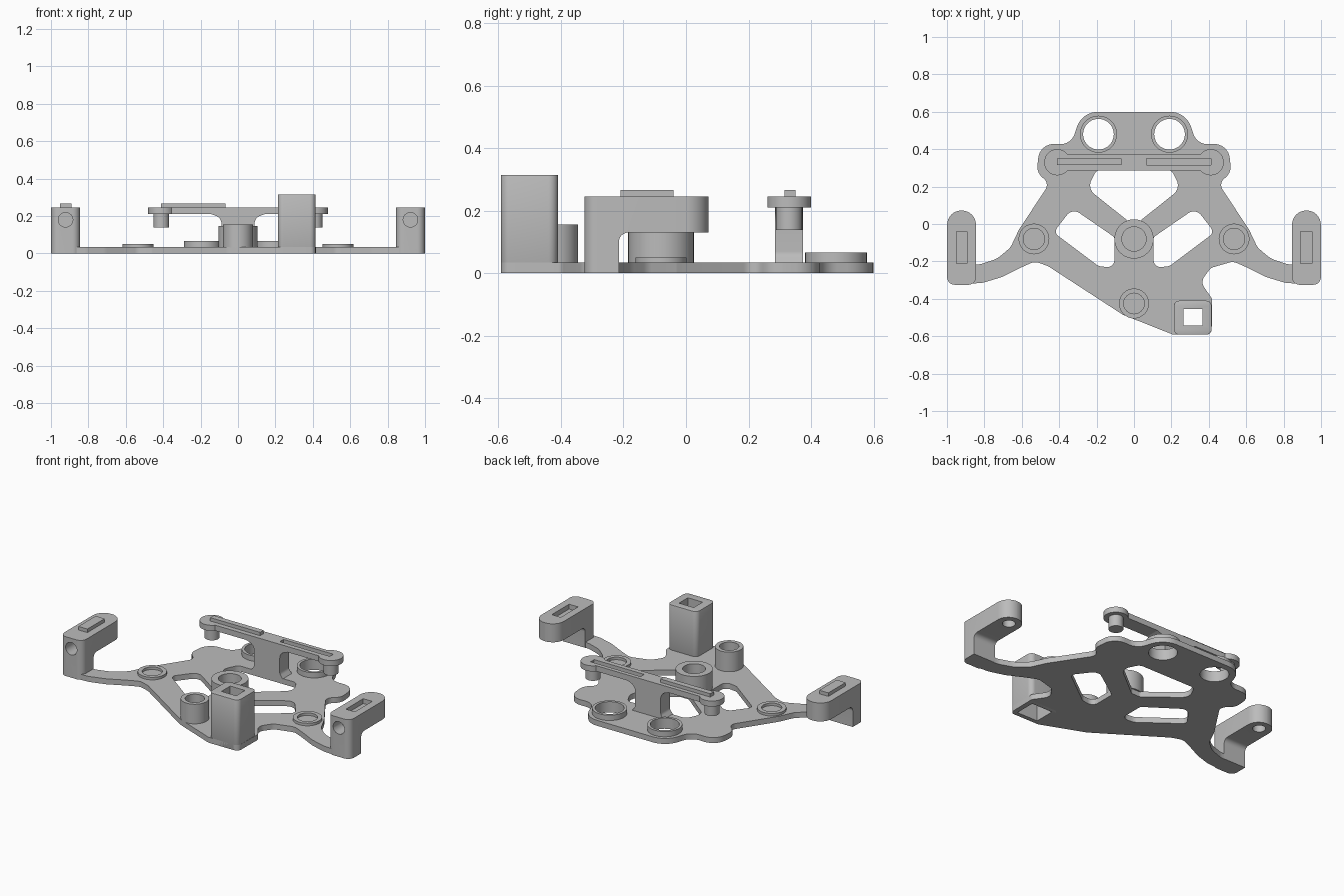
import bpy, bmesh, math
from mathutils import Vector

cube = bpy.data.objects.get("Cube")
if cube:
    bpy.data.objects.remove(cube, do_unlink=True)

grey = bpy.data.materials.new("plain grey")
grey.use_nodes = True
colour = (0.5, 0.5, 0.5, 1)
grey.diffuse_color = colour
grey.node_tree.nodes["Principled BSDF"].inputs["Base Color"].default_value = colour

T = 0.034        # plate thickness
ARM_TOP = 0.245  # top of the posts and the rear bar


def circle(x, y, r, n=40):
    return [(x + r * math.cos(math.tau * i / n), y + r * math.sin(math.tau * i / n)) for i in range(n)]


def rounded(corners, steps=8):
    """Polygon from (x, y, radius) corners, each one filleted."""
    out = []
    for i, (x, y, r) in enumerate(corners):
        p = Vector((x, y))
        a = Vector(corners[i - 1][:2]) - p
        b = Vector(corners[(i + 1) % len(corners)][:2]) - p
        half = a.angle(b) / 2
        if r == 0 or half > 1.55:
            out.append((x, y))
            continue
        d = min(r / math.tan(half), a.length * 0.49, b.length * 0.49)
        r = d * math.tan(half)
        a.normalize()
        b.normalize()
        centre = p + (a + b).normalized() * (r / math.sin(half))
        s, e = p + a * d - centre, p + b * d - centre
        sweep = s.angle_signed(e)
        start = math.atan2(s.y, s.x)
        for k in range(steps + 1):
            t = start - sweep * k / steps
            out.append((centre.x + r * math.cos(t), centre.y + r * math.sin(t)))
    return out


def box(x0, x1, y0, y1, r=0.0):
    return rounded([(x0, y0, r), (x1, y0, r), (x1, y1, r), (x0, y1, r)])


def slab(name, loops, low, high, axis="z"):
    """Extrude an outline with holes along an axis."""
    cu = bpy.data.curves.new(name, "CURVE")
    cu.dimensions = "2D"
    cu.fill_mode = "BOTH"
    cu.extrude = (high - low) / 2
    for loop in loops:
        sp = cu.splines.new("POLY")
        sp.points.add(len(loop) - 1)
        for pt, (u, v) in zip(sp.points, loop):
            pt.co = (u, v, 0, 1)
        sp.use_cyclic_u = True
    tmp = bpy.data.objects.new(name + " outline", cu)
    bpy.context.collection.objects.link(tmp)
    me = bpy.data.meshes.new_from_object(tmp.evaluated_get(bpy.context.evaluated_depsgraph_get()))
    bpy.data.objects.remove(tmp, do_unlink=True)
    bm = bmesh.new()
    bm.from_mesh(me)
    for v in bm.verts:
        u, w, h = v.co.x, v.co.y, v.co.z + (low + high) / 2
        v.co = {"z": (u, w, h), "x": (h, u, w), "y": (u, h, w)}[axis]
    bmesh.ops.remove_doubles(bm, verts=bm.verts, dist=1e-5)
    bmesh.ops.recalc_face_normals(bm, faces=bm.faces)
    bm.to_mesh(me)
    bm.free()
    me.name = name
    me.materials.clear()
    me.materials.append(grey)
    ob = bpy.data.objects.new(name, me)
    bpy.context.collection.objects.link(ob)
    return ob


def carve(ob, cutters):
    """Subtract the cutters, then remove them."""
    for c in cutters:
        mod = ob.modifiers.new("cut", "BOOLEAN")
        mod.operation = "DIFFERENCE"
        mod.solver = "EXACT"
        mod.object = c
    bpy.context.view_layer.update()
    me = bpy.data.meshes.new_from_object(ob.evaluated_get(bpy.context.evaluated_depsgraph_get()))
    ob.modifiers.clear()
    ob.data = me
    for c in cutters:
        bpy.data.objects.remove(c, do_unlink=True)


def mirror(corners):
    return [(-x, y, r) for x, y, r in reversed(corners)]


# Base plate: rear lugs, curved arms, tower foot and three windows
rear = [(-.28, .6, .12), (-.335, .425, .08), (-.505, .43, .1), (-.52, .27, .08),
        (-.45, .22, .06), (-.615, -.03, .05)]
arm = [(-.66, -.125, .08), (-.73, -.185, .15), (-.82, -.215, .1), (-.9, -.22, 0),
       (-.9, -.32, 0), (-.81, -.315, .1), (-.71, -.285, .15), (-.61, -.235, .1), (-.53, -.2, .06)]
left_front = [(-.46, -.225, .04), (-.06, -.485, .1)]
right_front = [(.21, -.592, .02), (.415, -.592, .03), (.418, -.4, .03), (.355, -.31, .05), (.41, -.235, .04)]
outline = rounded(rear + arm + left_front + right_front + mirror(arm) + mirror(rear))
side_window = [(-.33, .085, .05), (-.105, -.07, .02), (-.105, -.235, .05), (-.19, -.225, .05), (-.43, -.045, .03)]
rear_window = rounded([(-.2, .29, .04), (.2, .29, .04), (.25, .19, .06),
                       (.03, .015, .02), (-.03, .015, .02), (-.25, .19, .06)])
lugs = [(-.19, .48), (.19, .48)]
slab("base_plate", [outline, rounded(side_window), rounded(mirror(side_window)), rear_window,
                    box(.24, .385, -.565, -.435)] + [circle(x, y, .082) for x, y in lugs], 0, T)

# Raised bosses with round sockets
for name, x, y, r, hole, top in [
        ("left_side_boss", .535, -.08, .082, .057, .05), ("right_side_boss", -.535, -.08, .082, .057, .05),
        ("centre_boss", 0, -.08, .105, .065, .148), ("front_boss", 0, -.425, .08, .055, .156),
        ("left_rear_lug", .19, .48, .099, .082, .067), ("right_rear_lug", -.19, .48, .099, .082, .067)]:
    slab(name, [circle(x, y, r), circle(x, y, hole)], T - .002, top)

# Square hollow tower
tower = slab("tower", [box(.213, .415, -.592, -.41, .03)], 0, .315)
bev = tower.modifiers.new("soft rim", "BEVEL")
bev.width = .008
bev.segments = 2
bev.limit_method = "ANGLE"
bev.angle_limit = math.radians(60)
carve(tower, [slab("tower_bore", [box(.24, .385, -.565, -.435)], -.1, .26),
              slab("tower_mouth", [box(.265, .367, -.542, -.455)], .2, .4)])

# End posts with overhanging heads; one has a key, the other its slot
for side, name in ((1, "left"), (-1, "right")):
    cx = side * .922
    plan = rounded([(cx - .077, -.325, .04), (cx + .077, -.325, .04),
                    (cx + .077, .072, .076), (cx - .077, .072, .076)])
    post = slab(name + "_post", [plan], 0, ARM_TOP)
    gap = rounded([(-.215, -.1, 0), (.2, -.1, 0), (.2, .13, 0), (-.215, .13, .03)])
    cuts = [slab("gap", [gap], cx - .2, cx + .2, "x"),
            slab("front_hole", [circle(cx, .18, .039, 24)], -.4, -.24, "y"),
            slab("under_hole", [circle(cx, 0, .037, 24)], .05, .2)]
    key = box(cx - .031, cx + .031, -.21, -.04)
    if side > 0:
        cuts.append(slab("key_slot", [key], ARM_TOP - .03, .3))
    else:
        slab("right_post_key", [key], ARM_TOP - .002, .267)
    carve(post, cuts)

# Rear column flaring into the bar
half = [(-.11, T - .002, 0), (-.088, .06, .03), (-.088, .19, .05), (-.15, .213, 0)]
slab("bar_column", [rounded(half + mirror(half))], .285, .375, "y")

# Rear bar with round ends, rib, groove and hanging pegs
end = .41


def bar_end(s):
    a = math.asin(.045 / .07)
    return [(s * (end - .07 * math.cos(t)), .33 - s * .07 * math.sin(t))
            for t in [a + (math.tau - 2 * a) * i / 28 for i in range(29)]]


bar = slab("rear_bar", [bar_end(1) + bar_end(-1)], .21, ARM_TOP)
carve(bar, [slab("bar_groove", [box(.068, .412, .315, .35)], ARM_TOP - .02, .3)])
slab("bar_rib", [box(-.412, -.068, .315, .35)], ARM_TOP - .002, .266)
for s, name in ((1, "left"), (-1, "right")):
    slab(name + "_bar_peg", [circle(s * end, .33, .042, 32)], .138, .212)

# Smooth the curved walls, keep the edges sharp
bpy.ops.object.select_all(action="DESELECT")
parts = [o for o in bpy.context.collection.objects if o.type == "MESH" and o.data.materials and o.data.materials[0] == grey]
for o in parts:
    o.select_set(True)
bpy.context.view_layer.objects.active = parts[0]
bpy.ops.object.shade_smooth_by_angle(angle=math.radians(30))
